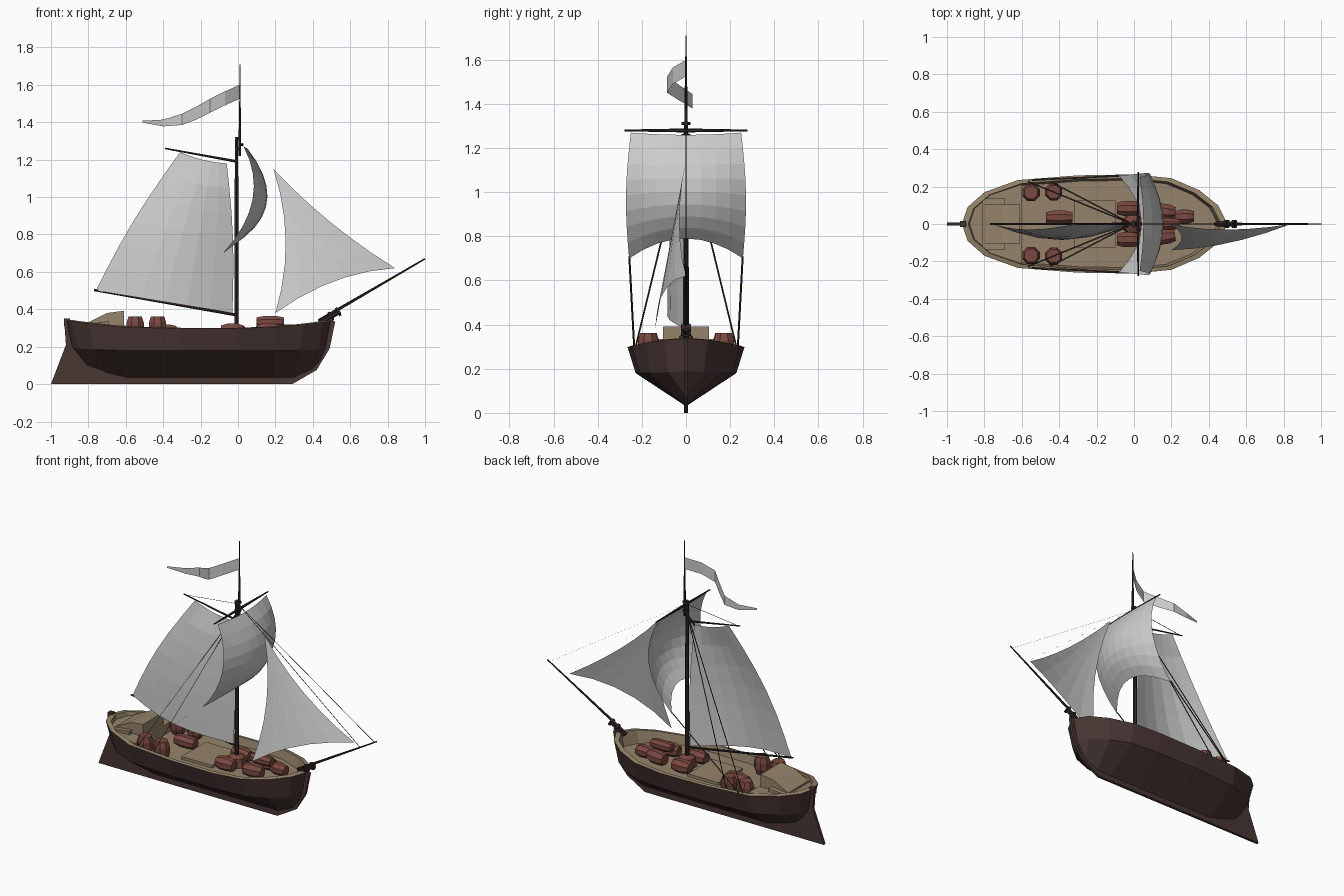
import bpy, bmesh, math
from mathutils import Vector, Matrix

if "Cube" in bpy.data.objects:
    bpy.data.objects.remove(bpy.data.objects["Cube"])


def material(name, rgb):
    m = bpy.data.materials.new(name)
    m.diffuse_color = (*rgb, 1)
    m.use_nodes = True
    m.node_tree.nodes["Principled BSDF"].inputs["Base Color"].default_value = m.diffuse_color
    return m


HULL = material("dark_wood", (0.065, 0.038, 0.034))
DECK = material("deck_wood", (0.30, 0.23, 0.145))
CASK = material("red_wood", (0.19, 0.065, 0.05))
SPAR = material("spar_wood", (0.03, 0.018, 0.018))


def make(name, verts, faces, mat=None, solid=True):
    me = bpy.data.meshes.new(name)
    me.from_pydata([tuple(v) for v in verts], [], faces)
    if solid:
        bm = bmesh.new()
        bm.from_mesh(me)
        bmesh.ops.remove_doubles(bm, verts=bm.verts, dist=0.0005)
        bmesh.ops.recalc_face_normals(bm, faces=bm.faces)
        bm.to_mesh(me)
        bm.free()
    ob = bpy.data.objects.new(name, me)
    bpy.context.collection.objects.link(ob)
    if mat:
        me.materials.append(mat)
    return ob


def quads(n, m, closed=False):
    """Faces of an n-row by m-column grid, optionally wrapped across columns."""
    return [(i * m + j, i * m + (j + 1) % m, (i + 1) * m + (j + 1) % m, (i + 1) * m + j)
            for i in range(n - 1) for j in range(m if closed else m - 1)]


def lathe(name, a, b, profile, sides, mat):
    """Solid of revolution from a to b; profile holds (fraction along, radius)."""
    a, b = Vector(a), Vector(b)
    rot = (b - a).to_track_quat('Z', 'Y')
    vs = [a.lerp(b, t) + rot @ Vector((r * math.cos(math.tau * (k + .5) / sides),
                                       r * math.sin(math.tau * (k + .5) / sides), 0))
          for t, r in profile for k in range(sides)]
    n = len(profile)
    fs = quads(n, sides, True) + [tuple(range(sides)), tuple(range((n - 1) * sides, n * sides))]
    return make(name, vs, fs, mat)


def spar(name, a, b, r0, r1):
    return lathe(name, a, b, [(0, r0), (1, r1)], 6, SPAR)


def barrel(name, a, b, r):
    return lathe(name, a, b, [(0, r * .76), (.3, r), (.7, r), (1, r * .76)], 8, CASK)


def prism(name, outline, y0, y1, mat, taper=1.0):
    """Side outline in xz, extruded across y."""
    n = len(outline)
    vs = [(x, y, z) for y in (y0, y1) for x, z in outline]
    fs = [tuple(range(n)), tuple(range(n, 2 * n))]
    fs += [(i, (i + 1) % n, n + (i + 1) % n, n + i) for i in range(n)]
    return make(name, vs, fs, mat)


def rope(name, a, b, w=0.008):
    """Flat ribbon whose width runs across the boat."""
    a, b, d = Vector(a), Vector(b), Vector((0, w / 2, 0))
    return make(name, [a - d, a + d, b + d, b - d], [(0, 1, 2, 3)], SPAR, False)


def surface(name, fn, n, m, mat=None):
    return make(name, [fn(i / n, j / m) for i in range(n + 1) for j in range(m + 1)],
                quads(n + 1, m + 1), mat, False)


# Hull stations: rim x y z, chine x y z, keel x z
ST = [(-.92, 0, .34, -.89, 0, .20, -.85, .14), (-.89, .09, .335, -.86, .07, .19, -.80, .09),
      (-.80, .17, .325, -.77, .15, .185, -.70, .055), (-.62, .235, .305, -.62, .21, .18, -.60, .03),
      (-.30, .26, .298, -.30, .228, .18, -.30, .03), (0, .265, .298, 0, .228, .18, 0, .03),
      (.20, .245, .305, .20, .21, .18, .20, .03), (.35, .18, .318, .33, .16, .18, .30, .03),
      (.45, .10, .33, .43, .08, .185, .40, .075), (.50, 0, .338, .47, 0, .19, .44, .12)]
rows = [((a, -b, c), (d, -e, f), (g, 0, h), (d, e, f), (a, b, c)) for a, b, c, d, e, f, g, h in ST]
make("hull", [p for r in rows for p in r], quads(len(ST), 5), HULL)


# Gunwale, bulwark lining and main deck
def inner(x, y, k):
    return (-.21 + (x + .21) * (1 - k * .6), y * (1 - k))


deck = []
for x, y, z, *_ in ST:
    (ix, iy), (fx, fy) = inner(x, y, .08), inner(x, y, .12)
    deck += [(x, -y, z), (ix, -iy, z + .003), (fx, -fy, .25), (fx, fy, .25), (ix, iy, z + .003), (x, y, z)]
make("deck", deck, quads(len(ST), 6), DECK)

# Raised stern deck with sloped cabin
aft = [inner(s[0], s[1], .09) for s in ST[:4]]
loop = [(x, -y) for x, y in aft] + [(x, y) for x, y in reversed(aft[1:])]
n = len(loop)
make("stern_deck", [(x, y, z) for z in (.25, .312) for x, y in loop],
     [tuple(range(n)), tuple(range(n, 2 * n))] +
     [(i, (i + 1) % n, n + (i + 1) % n, n + i) for i in range(n)], DECK)
prism("cabin", [(-.81, .30), (-.81, .325), (-.70, .38), (-.61, .392), (-.61, .25)], -.105, .105, DECK)
for s in (-1, 1):
    prism("stern_step", [(-.81, .30), (-.81, .322), (-.69, .335), (-.69, .30)],
          min(s * .10, s * .135), max(s * .10, s * .135), DECK)
prism("deck_hatch", [(-.32, .245), (-.32, .268), (-.10, .268), (-.10, .245)], -.125, .125, DECK)

# Keel, stem and rudder blade
prism("keel", [(-1, 0), (.29, 0), (.42, .075), (.49, .19), (.52, .335), (.48, .35), (.45, .18),
               (.28, .05), (-.6, .05), (-.82, .15), (-.89, .34), (-.93, .345), (-.92, .21)],
      -.009, .009, HULL)
prism("stern_post_head", [(-.93, .31), (-.93, .352), (-.90, .352), (-.89, .31)], -.016, .016, HULL)

# Mast, topmast, yard, boom, gaff and bowsprit
spar("mast", (-.008, 0, .25), (-.008, 0, 1.32), .014, .010)
spar("topmast", (.01, 0, 1.22), (.01, 0, 1.48), .008, .006)
spar("flagpole", (.01, 0, 1.47), (.01, 0, 1.71), .004, .003)
for z in (1.25, 1.305):
    spar("mast_collar", (0, 0, z), (0, 0, z + .014), .02, .02)
lathe("mast_step", (-.008, 0, .25), (-.008, 0, .32), [(0, .06), (.8, .05), (1, .02)], 8, CASK)
lathe("yard", (.022, -.278, 1.28), (.022, .278, 1.28), [(0, .004), (.5, .009), (1, .004)], 6, SPAR)
spar("boom", (-.77, 0, .503), (-.01, 0, .37), .006, .008)
spar("gaff", (-.39, 0, 1.26), (-.005, 0, 1.19), .004, .007)
spar("bowsprit", (.43, 0, .338), (1.0, 0, .67), .009, .004)
spar("bowsprit_butt", (.44, 0, .33), (.545, 0, .391), .016, .014)
for t in (.49, .53):
    spar("bowsprit_band", (t, 0, .36 + (t - .49) * .58), (t + .012, 0, .367 + (t - .49) * .58), .025, .025)


# Square sail, filled by wind
def square(u, v):
    s = 2 * v - 1
    q = 1 - s * s
    x = .03 + .30 * u * (1 - u) - .11 * u * u + q * (.02 + .14 * u - .04 * u * u)
    return (x, s * (.25 + .018 * math.sin(math.pi * u) + .008 * u), 1.27 - u * .57 + q * (.09 * u * u - .01 * (1 - u)))


surface("square_sail", square, 8, 8)


# Gaff mainsail
def main(u, v):
    top = Vector((-.31, 0, 1.24)).lerp(Vector((-.06, 0, 1.18)), v)
    low = Vector((-.76, 0, .50)).lerp(Vector((-.03, 0, .38)), v)
    p = low.lerp(top, u)
    b = math.sin(math.pi * u)
    p.x += b * (-.025 * (1 - v) + .018 * v)
    p.z -= .012 * math.sin(math.pi * v) * u
    p.y = -.085 * math.sin(math.pi * v) * (1 - u) ** .6 - .03 * b * (1 - v)
    return p


surface("mainsail", main, 6, 6)


# Triangular jib with hollow edges
def jib(u, v):
    w = (1 - u, u * (1 - v), u * v)
    pts = (Vector((.19, 0, 1.15)), Vector((.20, -.14, .38)), Vector((.84, 0, .62)))
    p = sum((k * q for k, q in zip(w, pts)), Vector())
    p.x += .24 * w[0] * w[1] - .08 * w[0] * w[2] - .03 * w[1] * w[2]
    p.z += .20 * w[1] * w[2] - .08 * w[0] * w[2]
    p.y -= .12 * (w[0] * w[2] + w[1] * w[2])
    return p


surface("jib", jib, 6, 5)

# Streaming pennant
pen = [(.008, 0, 1.60, 1.525), (-.07, -.06, 1.565, 1.49), (-.15, -.085, 1.525, 1.45), (-.22, -.03, 1.485, 1.415),
       (-.30, .03, 1.445, 1.385), (-.40, .03, 1.414, 1.378), (-.51, 0, 1.408, 1.398)]
make("pennant", [p for x, y, a, b in pen for p in ((x, y, a), (x, y, b))], quads(len(pen), 2), None, False)

# Rigging
for s in (-1, 1):
    for x in (-.57, -.45):
        rope("shroud", (x, s * .228, .30), (-.01, 0, 1.24))
    rope("sail_sheet", (-.55, s * .235, .30), (-.08, s * .257, .71), .009)
for e in ((.985, 0, .66), (.88, 0, .60)):
    rope("forestay", (0, 0, 1.30), e, .005)
rope("gaff_lift", (-.38, 0, 1.257), (0, 0, 1.30), .005)

# Standing barrels aft, lying casks amidships and forward
for s in (-1, 1):
    barrel("barrel", (-.55, s * .168, .25), (-.55, s * .168, .362), .05)
    barrel("barrel", (-.43, s * .172, .25), (-.43, s * .172, .362), .05)
    barrel("midship_cask", (-.09, s * .083, .283), (.03, s * .083, .283), .044)
    barrel("bow_cask", (.10, s * .075, .285), (.22, s * .06, .285), .044)
barrel("loose_cask", (-.47, .035, .283), (-.33, .035, .283), .04)
barrel("bow_cask", (.22, .04, .283), (.32, .04, .283), .04)
barrel("stacked_cask", (.10, .0, .333), (.245, .0, .333), .034)
